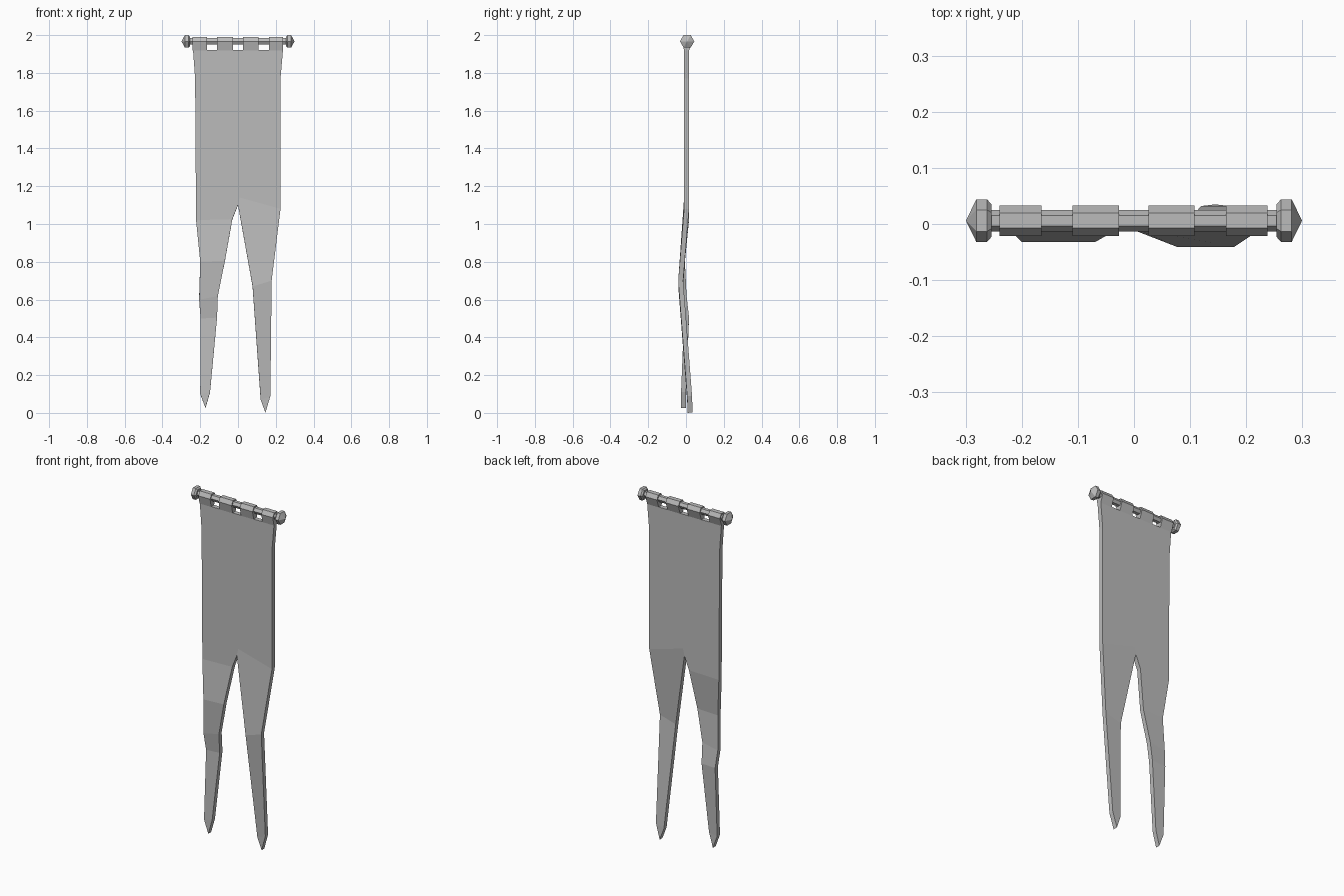
import bpy, bmesh
from math import cos, sin, pi

cube = bpy.data.objects.get("Cube")
if cube:
    bpy.data.objects.remove(cube)

ROD_Y, ROD_Z = 0.006, 1.967
CLOTH_Y, THICK = 0.003, 0.026

grey = bpy.data.materials.new("plain grey")
grey.use_nodes = True
colour = (0.5, 0.5, 0.5, 1)
grey.diffuse_color = colour
grey.node_tree.nodes["Principled BSDF"].inputs["Base Color"].default_value = colour


def finish(name, bm):
    bmesh.ops.remove_doubles(bm, verts=bm.verts, dist=0.0005)
    bmesh.ops.recalc_face_normals(bm, faces=bm.faces)
    mesh = bpy.data.meshes.new(name)
    bm.to_mesh(mesh)
    bm.free()
    mesh.materials.append(grey)
    obj = bpy.data.objects.new(name, mesh)
    bpy.context.collection.objects.link(obj)
    return obj


def hexagon(radius):
    return [(ROD_Y + radius * cos(i * pi / 3), ROD_Z + radius * sin(i * pi / 3)) for i in range(6)]


def loft(name, sections):
    """Join (x, outline) cross-sections along x and cap both ends."""
    bm = bmesh.new()
    rings = [[bm.verts.new((x, y, z)) for y, z in outline] for x, outline in sections]
    for a, b in zip(rings, rings[1:]):
        for i in range(len(a)):
            j = (i + 1) % len(a)
            bm.faces.new((a[i], a[j], b[j], b[i]))
    bm.faces.new(rings[0])
    bm.faces.new(rings[-1])
    return finish(name, bm)


# Hanging rod with a pointed knob at each end
loft("rod", [(-0.26, hexagon(0.019)), (0.26, hexagon(0.019))])
knob = [(0.254, 0.029), (0.262, 0.038), (0.281, 0.038), (0.299, 0.001)]
for side, label in ((1, "left"), (-1, "right")):
    loft(label + "_knob", [(side * x, hexagon(r)) for x, r in knob])

# Straps wrapping the rod and meeting the cloth
strap = hexagon(0.027)[:4] + [(CLOTH_Y - THICK / 2, 1.918), (CLOTH_Y + THICK / 2, 1.918)]
for n, (x0, x1) in enumerate([(-0.24, -0.165), (-0.11, -0.027), (0.026, 0.108), (0.164, 0.238)]):
    loft("strap_%d" % (n + 1), [(x0, strap), (x1, strap)])

# Tail rows: outer (x, z), inner (x, z), depth
right_tail = [
    ((-0.222, 1.02), (-0.03, 1.025), CLOTH_Y),
    ((-0.2, 0.8), (-0.069, 0.805), -0.019),
    ((-0.206, 0.6), (-0.107, 0.62), -0.01),
    ((-0.198, 0.5), (-0.111, 0.505), 0.003),
    ((-0.2, 0.1), (-0.148, 0.11), -0.013),
    ((-0.172, 0.025), None, -0.014),
]
left_tail = [
    ((0.225, 1.08), (0.008, 1.14), CLOTH_Y),
    ((0.178, 0.7), (0.077, 0.67), -0.028),
    ((0.171, 0.09), (0.12, 0.07), 0.019),
    ((0.145, 0.001), None, 0.022),
]

# Cloth sheet with two bent tails
bm = bmesh.new()


def tail(rows):
    return [[bm.verts.new((p[0], y, p[1])) for p in (outer, inner) if p] for outer, inner, y in rows]


right, left = tail(right_tail), tail(left_tail)
notch = bm.verts.new((0, CLOTH_Y - 0.001, 1.1))
top = [bm.verts.new((x, CLOTH_Y, z)) for x, z in
       [(0.225, 1.77), (0.238, 1.92), (-0.238, 1.92), (-0.227, 1.77)]]
bm.faces.new([right[0][0], right[0][1], notch, left[0][1], left[0][0]] + top)
for rows in (right, left):
    for a, b in zip(rows, rows[1:]):
        face = a + b[::-1]
        if a is left[0]:
            face.insert(2, notch)
        bm.faces.new(face)
cloth = finish("cloth", bm)
solid = cloth.modifiers.new("thickness", "SOLIDIFY")
solid.thickness = THICK
solid.offset = 0
